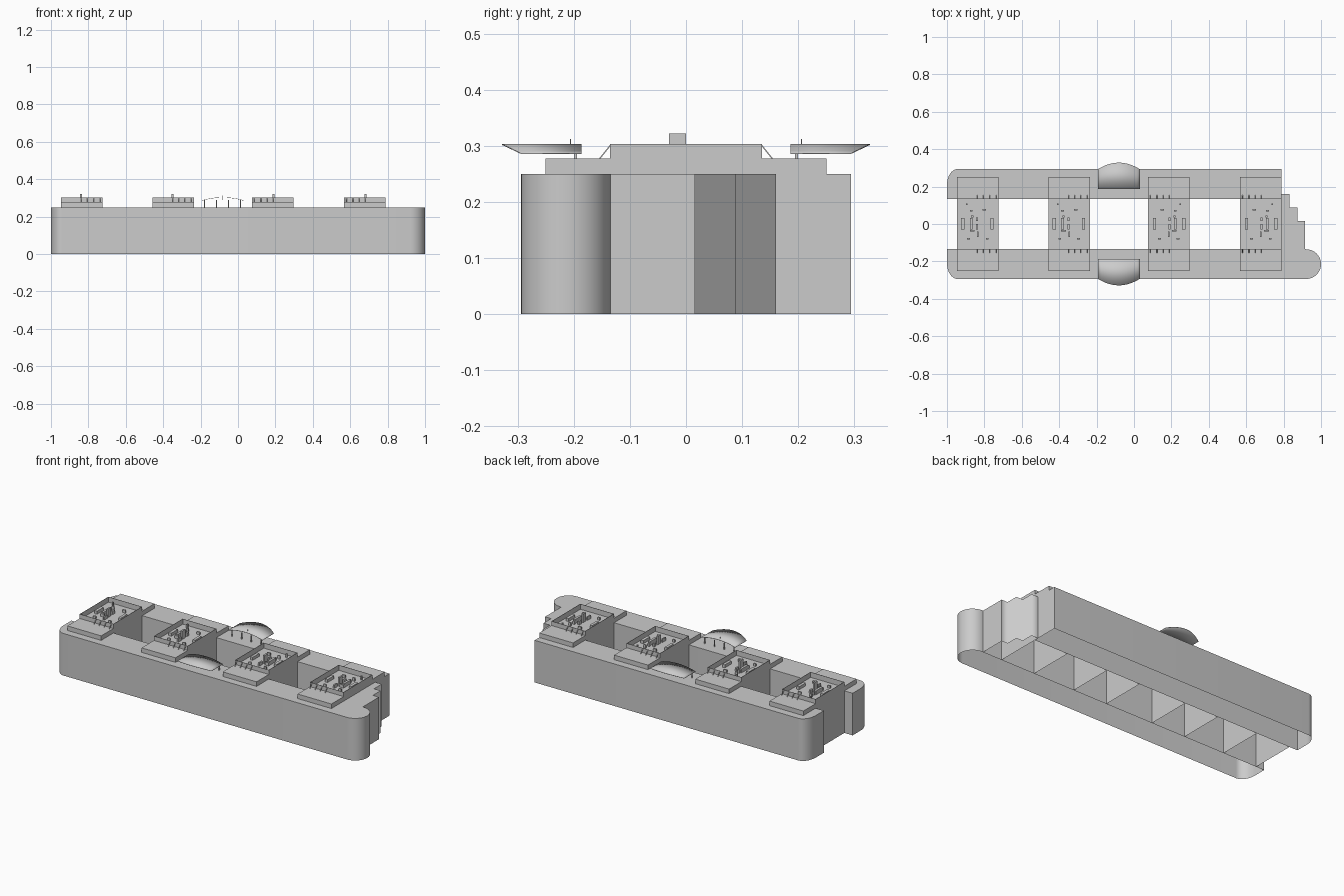
import bpy, bmesh, math

if "Cube" in bpy.data.objects:
    bpy.data.objects.remove(bpy.data.objects["Cube"])

grey = bpy.data.materials.new("light grey")
grey.diffuse_color = (0.6, 0.6, 0.6, 1)
grey.use_nodes = True
grey.node_tree.nodes["Principled BSDF"].inputs["Base Color"].default_value = grey.diffuse_color


def finish(name, bm, smooth=None, drop=None):
    """Make an object; drop(face) removes hidden faces, smooth is an edge angle."""
    bmesh.ops.recalc_face_normals(bm, faces=bm.faces)
    if drop:
        bm.normal_update()
        bmesh.ops.delete(bm, geom=[f for f in bm.faces if drop(f)], context='FACES')
    me = bpy.data.meshes.new(name)
    bm.to_mesh(me)
    bm.free()
    me.materials.append(grey)
    ob = bpy.data.objects.new(name, me)
    bpy.context.collection.objects.link(ob)
    if smooth:
        bpy.ops.object.select_all(action='DESELECT')
        ob.select_set(True)
        bpy.context.view_layer.objects.active = ob
        bpy.ops.object.shade_smooth_by_angle(angle=math.radians(smooth))
    return ob


def underside(f):
    return f.normal.z < -0.9


def add_prism(bm, pts, vec):
    """Extrude a closed 3D outline along vec."""
    a = [bm.verts.new(p) for p in pts]
    b = [bm.verts.new([p[i] + vec[i] for i in range(3)]) for p in pts]
    n = len(pts)
    bm.faces.new(a)
    bm.faces.new(b[::-1])
    for i in range(n):
        bm.faces.new((a[i], b[i], b[(i + 1) % n], a[(i + 1) % n]))


def add_box(bm, x0, x1, y0, y1, z0, z1):
    add_prism(bm, [(x0, y0, z0), (x1, y0, z0), (x1, y1, z0), (x0, y1, z0)], (0, 0, z1 - z0))


def arc(cx, cy, rx, ry, a0, a1, n=10):
    return [(cx + rx * math.cos(math.radians(a0 + (a1 - a0) * i / n)),
             cy + ry * math.sin(math.radians(a0 + (a1 - a0) * i / n))) for i in range(n + 1)]


def plan(name, pts, z0, z1, smooth=None, drop=underside):
    bm = bmesh.new()
    add_prism(bm, [(x, y, z0) for x, y in pts], (0, 0, z1 - z0))
    return finish(name, bm, smooth, drop)


H, STEP, RIM = 0.25, 0.277, 0.303
IN, OUT, END = 0.135, 0.294, 0.789

# long side walls, open underneath: rounded left corners, front one with a round right end
plan("front_wall", [(-1, -IN)] + arc(-0.942, -0.21, 0.058, OUT - 0.21, 180, 270)
     + arc(0.92, -0.2145, 0.08, 0.0795, -90, 90, 20), 0, H, 35)
plan("back_wall", arc(-0.942, 0.21, 0.058, OUT - 0.21, 90, 180)
     + [(-1, IN), (END, IN), (END, OUT)], 0, H, 35)

# stepped right end, its step faces softly shaded
steps = plan("stepped_end", [(END, -IN), (0.915, -IN), (0.915, 0.016), (0.875, 0.016),
                             (0.875, 0.088), (0.832, 0.088), (0.832, 0.16), (END, 0.16)], 0, H,
             drop=lambda f: underside(f) or f.normal.x < -0.9 or f.normal.y < -0.9)
for p in steps.data.polygons:
    p.use_smooth = p.normal.z < 0.5 and p.center.y > 0.01

# tray equipment: u centre, y centre, u size, y size, top height
gear = [(0.004, -0.015, 0.010, 0.030, 0.322), (0.004, 0.025, 0.010, 0.020, 0.292),
        (-0.077, 0.002, 0.016, 0.062, 0.290), (0.080, 0.002, 0.018, 0.062, 0.290),
        (0.035, 0.002, 0.014, 0.062, 0.295), (0.0, -0.055, 0.008, 0.03, 0.292),
        (0.03, -0.035, 0.025, 0.008, 0.290), (-0.035, 0.075, 0.02, 0.008, 0.288),
        (0.035, 0.07, 0.015, 0.008, 0.292), (0.06, 0.105, 0.008, 0.008, 0.296),
        (-0.05, -0.08, 0.015, 0.008, 0.288), (0.05, -0.08, 0.015, 0.008, 0.288),
        (0.03, 0.04, 0.012, 0.01, 0.290)]
W, T, FLOOR = 0.111, 0.002, 0.272

# four cross blocks, the left pair mirrored
for k, (cx, s) in enumerate([(-0.835, -1), (-0.347, -1), (0.186, 1), (0.678, 1)], 1):
    x0, x1 = cx - W, cx + W
    bm = bmesh.new()
    add_box(bm, x0, x1, -IN, IN, 0, FLOOR)
    finish(f"cross_block_{k}", bm, drop=lambda f: underside(f) or abs(f.normal.y) > 0.9)

    bm = bmesh.new()
    for sy in (-1, 1):
        ya, yb = sorted((sy * IN, sy * 0.25))
        add_box(bm, x0, x1, ya, yb, H, STEP)
    finish(f"platform_{k}", bm, drop=underside)

    bm = bmesh.new()
    for sx in (-1, 1):
        xa, xb = sorted((cx + sx * W, cx + sx * (W - T)))
        add_box(bm, xa, xb, -IN, IN, FLOOR, RIM)
        ya, yb = sorted((sx * IN, sx * (IN - T)))
        add_box(bm, x0 + T, x1 - T, ya, yb, FLOOR, RIM)
    finish(f"tray_rim_{k}", bm, drop=underside)

    # slanted struts bracing the rim
    bm = bmesh.new()
    for sy in (-1, 1):
        for u in (-0.098, -0.063, -0.030, 0.003):
            x = cx + s * u - 0.0015
            add_prism(bm, [(x, sy * IN, 0.299), (x, sy * IN, 0.302),
                           (x, sy * 0.155, STEP), (x, sy * 0.1525, STEP)], (0.003, 0, 0))
    finish(f"rim_braces_{k}", bm)

    bm = bmesh.new()
    for u, y, du, dy, top in gear:
        add_box(bm, cx + s * u - du / 2, cx + s * u + du / 2, y - dy / 2, y + dy / 2, FLOOR, top)
    finish(f"tray_equipment_{k}", bm, drop=underside)

# arched canopies with bowed outer edge, posts and a thin mast
CX, HW = -0.081, 0.112
for name, sy in (("front", -1), ("back", 1)):
    bm = bmesh.new()
    N, rows = 16, []
    for i in range(N + 1):
        t = -1 + 2 * i / N
        x, z = CX + HW * t, 0.287 + 0.0165 * (1 - t * t)
        yo = 0.293 + 0.035 * (1 - t * t)
        rows.append([bm.verts.new((x, sy * y, zz)) for y, zz in
                     ((0.186, z), (yo, z), (yo, z - 0.002), (0.186, z - 0.002))])
    for a, b in zip(rows, rows[1:]):
        for j in range(4):
            m = (j + 1) % 4
            bm.faces.new((a[j], a[m], b[m], b[j]))
    bm.faces.new(rows[0])
    bm.faces.new(rows[-1])
    finish(f"{name}_canopy", bm, 120)

    bm = bmesh.new()
    for x in (-0.178, -0.114, -0.05, 0.014):
        add_box(bm, x - 0.0025, x + 0.0025, sy * 0.197 - 0.0025, sy * 0.197 + 0.0025, H, 0.289)
    add_box(bm, CX - 0.001, CX + 0.001, sy * 0.206 - 0.001, sy * 0.206 + 0.001, 0.29, 0.312)
    finish(f"{name}_canopy_posts", bm)
